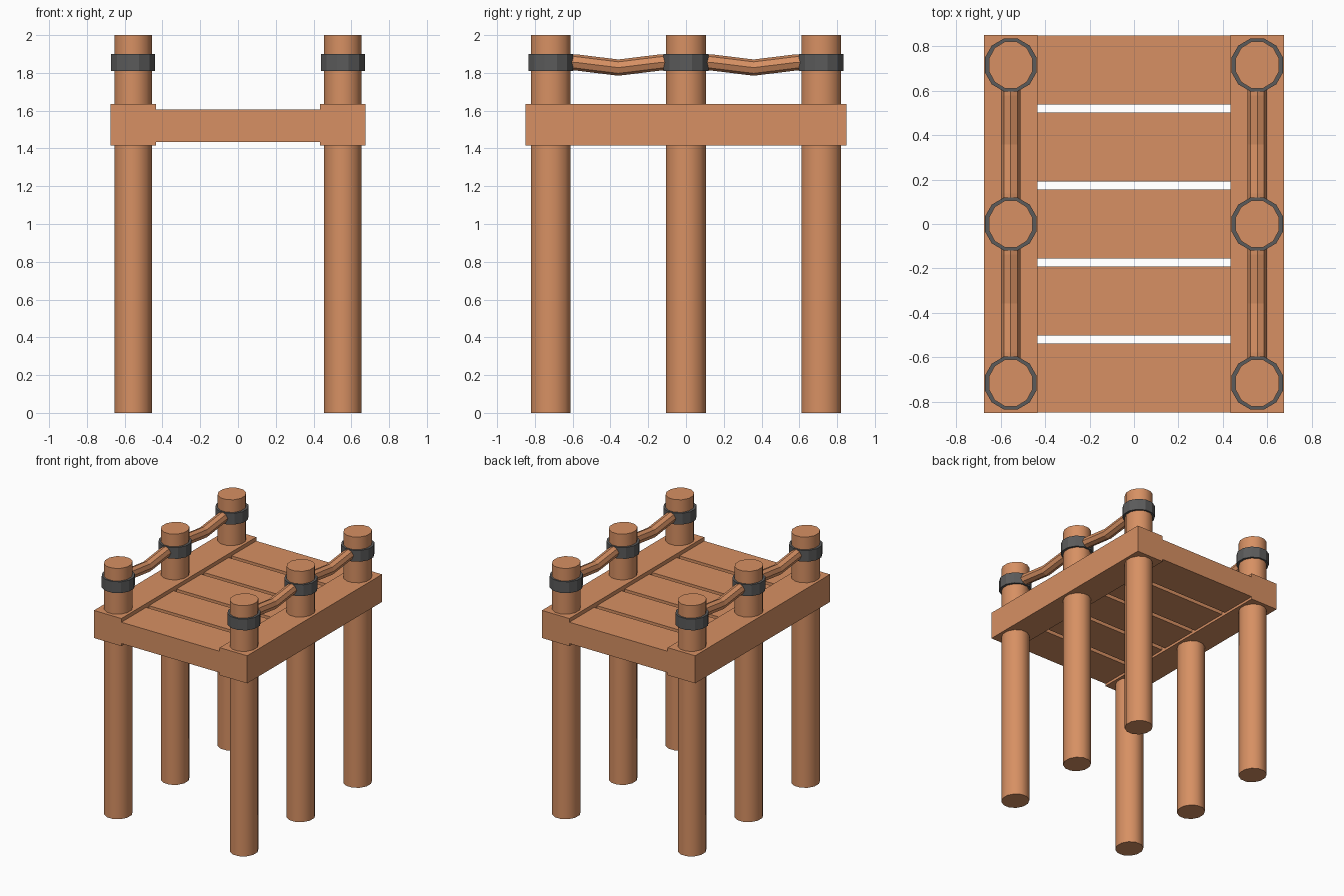
import bpy, bmesh, math
from mathutils import Matrix, Vector

if "Cube" in bpy.data.objects:
    bpy.data.objects.remove(bpy.data.objects["Cube"])


def material(name, rgb):
    m = bpy.data.materials.new(name)
    m.diffuse_color = (*rgb, 1)
    m.use_nodes = True
    m.node_tree.nodes["Principled BSDF"].inputs["Base Color"].default_value = m.diffuse_color
    return m


WOOD = material("warm wood", (0.68, 0.28, 0.125))
IRON = material("dark grey band", (0.105, 0.105, 0.105))


def finish(name, bm, mat, smooth=False):
    bmesh.ops.recalc_face_normals(bm, faces=bm.faces[:])
    mesh = bpy.data.meshes.new(name)
    bm.to_mesh(mesh)
    bm.free()
    mesh.materials.append(mat)
    if smooth:
        for p in mesh.polygons:
            p.use_smooth = abs(p.normal.z) < 0.5
    ob = bpy.data.objects.new(name, mesh)
    bpy.context.collection.objects.link(ob)
    if smooth:
        bpy.ops.object.select_all(action='DESELECT')
        ob.select_set(True)
        bpy.context.view_layer.objects.active = ob
        bpy.ops.object.shade_smooth_by_angle(angle=math.radians(40))
    return ob


def box(name, x0, x1, y0, y1, z0, z1):
    bm = bmesh.new()
    mat = (Matrix.Translation(((x0 + x1) / 2, (y0 + y1) / 2, (z0 + z1) / 2))
           @ Matrix.Diagonal((x1 - x0, y1 - y0, z1 - z0, 1)))
    bmesh.ops.create_cube(bm, size=1, matrix=mat)
    return finish(name, bm, WOOD)


def cylinder(name, x, y, z0, z1, rx, ry, mat, smooth=False, sides=12):
    bm = bmesh.new()
    m = (Matrix.Translation((x, y, (z0 + z1) / 2))
         @ Matrix.Diagonal((rx, ry, 1, 1))
         @ Matrix.Rotation(math.pi / sides, 4, 'Z'))
    bmesh.ops.create_cone(bm, cap_ends=True, segments=sides, radius1=1,
                          radius2=1, depth=z1 - z0, matrix=m)
    return finish(name, bm, mat, smooth)


def rope(name, x, path, r=0.043, sides=8):
    # octagonal rings swept along a path in the yz plane
    bm = bmesh.new()
    rings = []
    for y, z in path:
        rings.append([bm.verts.new((x + r * math.sin(a), y, z + r * math.cos(a)))
                      for a in (2 * math.pi * i / sides for i in range(sides))])
    for a, b in zip(rings, rings[1:]):
        for i in range(sides):
            j = (i + 1) % sides
            bm.faces.new((a[i], a[j], b[j], b[i]))
    bm.faces.new(rings[0])
    bm.faces.new(rings[-1])
    return finish(name, bm, WOOD)


POST_X, POST_Y = 0.555, 0.716
for side, s in (("left", -1), ("right", 1)):
    # side beam
    xs = sorted((s * 0.434, s * 0.676))
    box(side + "_beam", *xs, -0.85, 0.85, 1.415, 1.635)
    # posts with bands
    for label, y in (("front", -POST_Y), ("middle", 0), ("back", POST_Y)):
        cylinder(f"{side}_{label}_post", s * POST_X, y, 0, 2.0, 0.102, 0.109, WOOD, True)
        cylinder(f"{side}_{label}_band", s * POST_X, y, 1.81, 1.90, 0.121, 0.123, IRON)
    # sagging ropes between the posts
    for label, c in (("front", -POST_Y / 2), ("back", POST_Y / 2)):
        rope(f"{side}_{label}_rope", s * POST_X,
             [(c - 0.34, 1.857), (c - 0.22, 1.855), (c, 1.828),
              (c + 0.22, 1.855), (c + 0.34, 1.857)])

# deck planks
for i in range(5):
    y = (i - 2) * 0.3465
    half = 0.156
    box(f"plank_{i + 1}", -0.45, 0.45, y - half, y + half, 1.435, 1.605)
